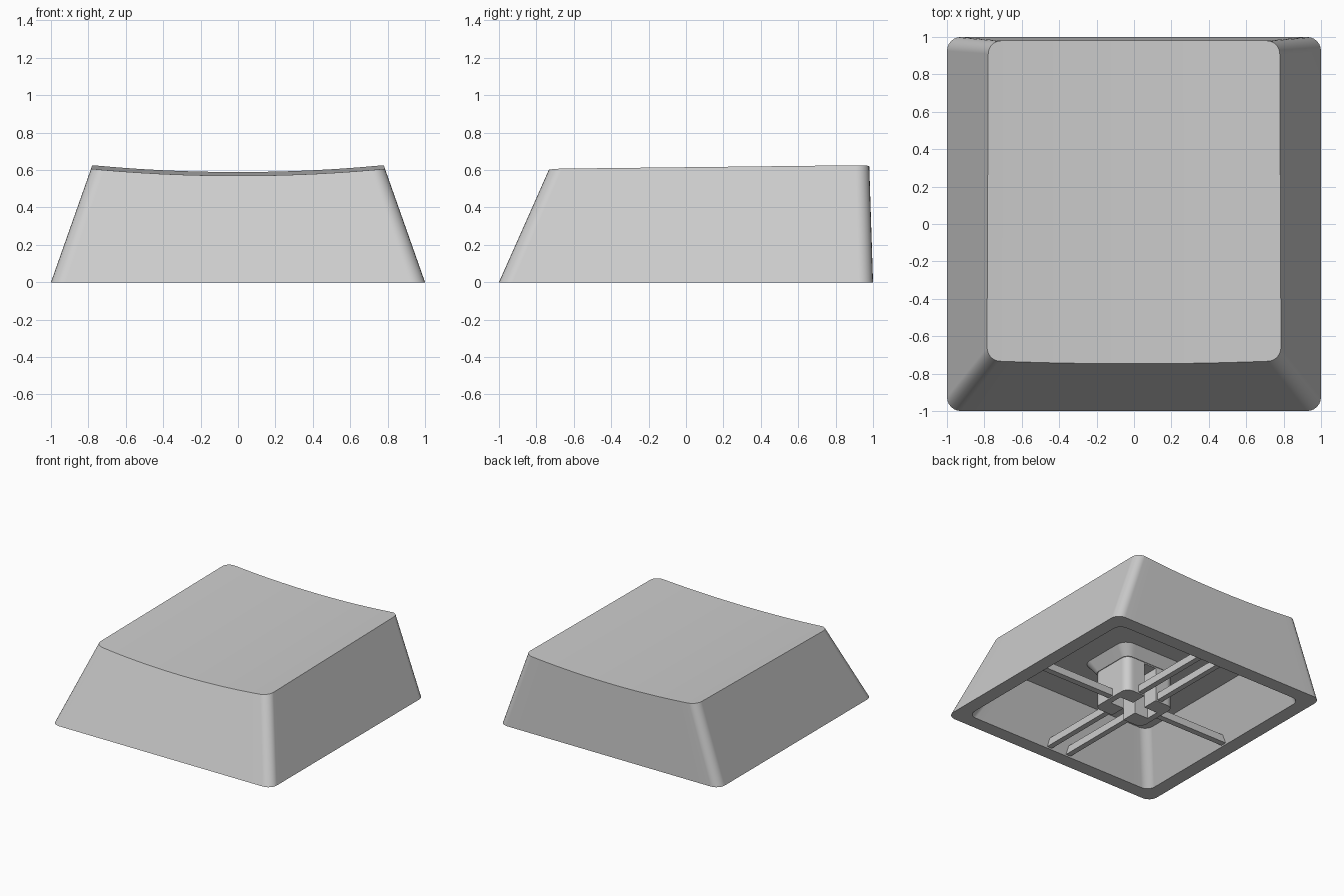
import bpy, bmesh, math

cube = bpy.data.objects.get("Cube")
if cube:
    bpy.data.objects.remove(cube, do_unlink=True)

grey = bpy.data.materials.new("light_grey_plastic")
grey.use_nodes = True
COLOUR = (0.61, 0.61, 0.61, 1)
grey.diffuse_color = COLOUR
grey.node_tree.nodes["Principled BSDF"].inputs["Base Color"].default_value = COLOUR

ARC, SPAN = 6, 20


def rounded_rect(hx, y0, y1, r, z):
    """Front row from -x to +x, then the matching back row reversed."""
    row = []
    for i in range(ARC + 1):
        a = math.pi / 2 * i / ARC
        row.append((-hx + r - r * math.cos(a), r - r * math.sin(a)))
    for i in range(1, SPAN):
        row.append(((-hx + r) * (1 - 2 * i / SPAN), 0))
    row += [(-x, d) for x, d in reversed(row[:ARC + 1])]
    front = [(x, y0 + d, z) for x, d in row]
    back = [(x, y1 - d, z) for x, d in row]
    return front + back[::-1]


def finish(name, bm):
    bmesh.ops.recalc_face_normals(bm, faces=bm.faces)
    mesh = bpy.data.meshes.new(name)
    bm.to_mesh(mesh)
    bm.free()
    mesh.materials.append(grey)
    obj = bpy.data.objects.new(name, mesh)
    bpy.context.collection.objects.link(obj)
    return obj


def smooth(obj):
    """Soft corners, sharp edges, and flat-looking large faces."""
    bpy.ops.object.select_all(action='DESELECT')
    obj.select_set(True)
    bpy.context.view_layer.objects.active = obj
    bpy.ops.object.shade_smooth_by_angle(angle=math.radians(30))
    mod = obj.modifiers.new("flat_walls", 'WEIGHTED_NORMAL')
    mod.keep_sharp = True


def loft(name, sections):
    """Bridge sections in order and close both ends with front-to-back strips."""
    bm = bmesh.new()
    rings = [[bm.verts.new(p) for p in s] for s in sections]
    n = len(rings[0])
    for a, b in zip(rings, rings[1:]):
        for i in range(n):
            j = (i + 1) % n
            bm.faces.new((a[i], a[j], b[j], b[i]))
    for ring in (rings[0], rings[-1]):
        for i in range(n // 2 - 1):
            bm.faces.new((ring[i], ring[i + 1], ring[n - 2 - i], ring[n - 1 - i]))
    return finish(name, bm)


def box(name, x0, x1, y0, y1, z0, z1):
    bm = bmesh.new()
    bmesh.ops.create_cube(bm, size=1)
    for v in bm.verts:
        v.co = (x1 if v.co.x > 0 else x0, y1 if v.co.y > 0 else y0, z1 if v.co.z > 0 else z0)
    return finish(name, bm)


# Hollow shell: ceiling, inner wall, rim, outer wall, dished top
TOP_Z = 0.615
base = rounded_rect(1, -1, 1, 0.075, 0)
top = []
for (bx, by, _), (tx, ty, _) in zip(base, rounded_rect(0.783, -0.727, 0.98, 0.07, 0)):
    z = 0.578 + 0.0115 * ty + 0.037 * (tx / 0.783) ** 2
    t = z / TOP_Z
    top.append((bx + (tx - bx) * t, by + (ty - by) * t, z))
shell = loft("cap_shell", [
    rounded_rect(0.70, -0.69, 0.86, 0.07, 0.37),
    rounded_rect(0.885, -0.885, 0.885, 0.07, 0),
    base,
    top,
])
smooth(shell)

# Flare joining the stem to the ceiling
flare = loft("stem_flare", [rounded_rect(0.30, -0.25, 0.25, 0.09, 0.38),
                            rounded_rect(0.30, -0.25, 0.25, 0.09, 0.37),
                            rounded_rect(0.235, -0.195, 0.195, 0.06, 0.29)])
smooth(flare)

# Stem with a cross-shaped socket
stem = loft("stem", [rounded_rect(0.23, -0.19, 0.19, 0.06, 0.31),
                     rounded_rect(0.23, -0.19, 0.19, 0.06, 0)])
for hx, hy in ((0.18, 0.055), (0.055, 0.25)):
    cutter = box("socket_cutter", -hx, hx, -hy, hy, -0.1, 0.28)
    cutter.hide_render = True
    mod = stem.modifiers.new("socket", 'BOOLEAN')
    mod.operation = 'DIFFERENCE'
    mod.solver = 'EXACT'
    mod.object = cutter
    bpy.context.view_layer.objects.active = stem
    bpy.ops.object.modifier_apply(modifier=mod.name)
    bpy.data.objects.remove(cutter, do_unlink=True)
smooth(stem)

# Thin support ribs: single ones sideways, pairs front and back
RIB_Z = (0.01, 0.07)
for side, s in (("left", 1), ("right", -1)):
    box(side + "_rib", *sorted((s * 0.21, s * 0.9)), -0.025, 0.025, *RIB_Z)
    for end, e in (("front", -1), ("back", 1)):
        box(end + "_" + side + "_rib", *sorted((s * 0.07, s * 0.115)),
            *sorted((e * 0.17, e * 0.9)), *RIB_Z)
